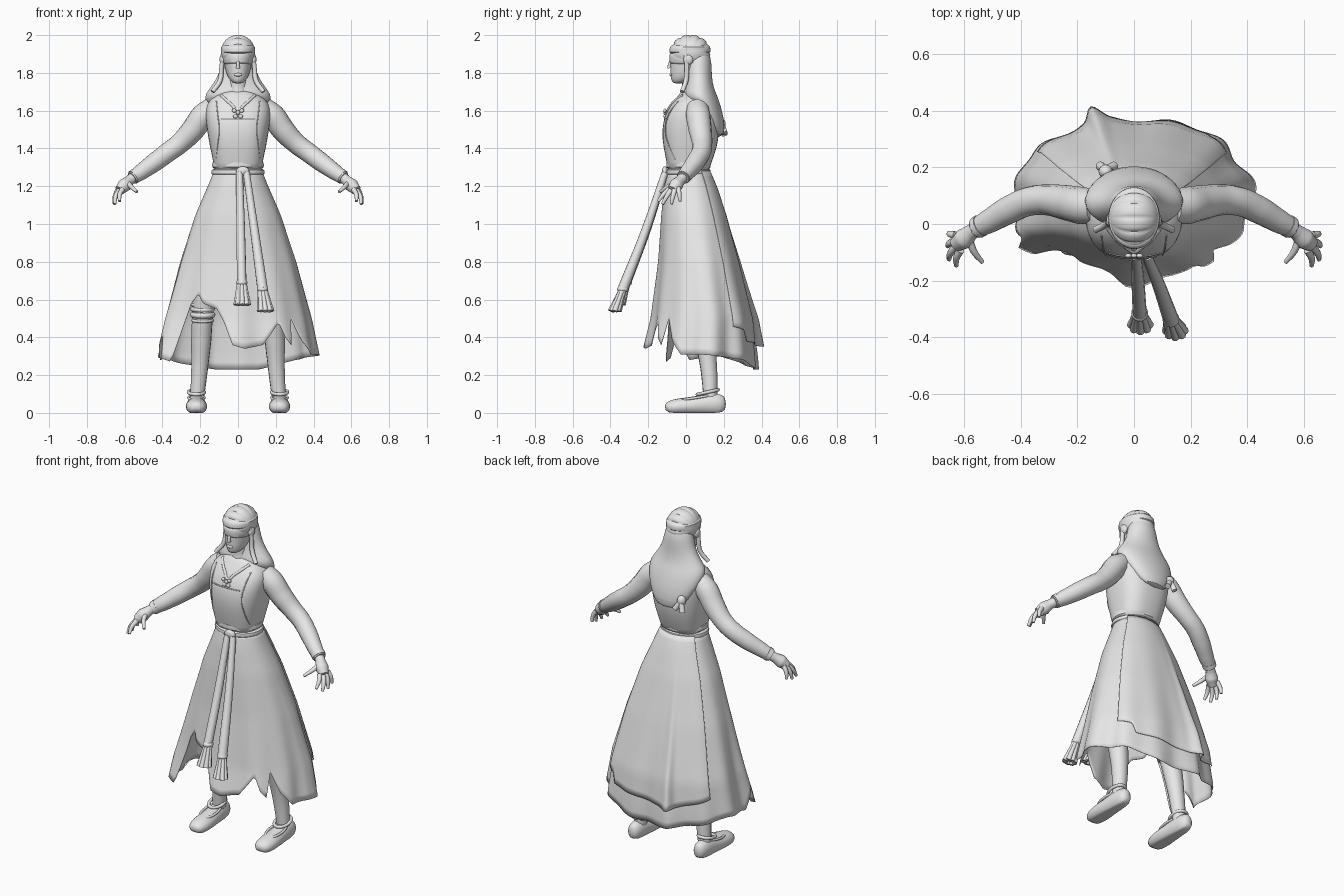
import bpy, bmesh, math
from mathutils import Vector

if "Cube" in bpy.data.objects:
    bpy.data.objects.remove(bpy.data.objects["Cube"])

grey = bpy.data.materials.new("soft_grey")
grey.use_nodes = True
grey.diffuse_color = (0.8, 0.8, 0.8, 1)
grey.node_tree.nodes["Principled BSDF"].inputs["Base Color"].default_value = grey.diffuse_color


def finish(obj, angle=60):
    bpy.ops.object.select_all(action="DESELECT")
    obj.select_set(True)
    bpy.context.view_layer.objects.active = obj
    if obj.type == "CURVE":
        bpy.ops.object.convert(target="MESH")
        obj = bpy.context.object
    obj.data.materials.clear()
    obj.data.materials.append(grey)
    bpy.ops.object.shade_smooth_by_angle(angle=math.radians(angle))
    return obj


def from_bmesh(name, bm):
    bmesh.ops.recalc_face_normals(bm, faces=bm.faces)
    mesh = bpy.data.meshes.new(name)
    bm.to_mesh(mesh)
    bm.free()
    obj = bpy.data.objects.new(name, mesh)
    bpy.context.collection.objects.link(obj)
    return finish(obj)


def tube(name, points, cyclic=False):
    """Round tube through (x, y, z, radius) points."""
    curve = bpy.data.curves.new(name, "CURVE")
    curve.dimensions = "3D"
    curve.bevel_depth = 1
    curve.bevel_resolution = 4
    curve.resolution_u = 6
    curve.use_fill_caps = True
    spline = curve.splines.new("BEZIER")
    spline.bezier_points.add(len(points) - 1)
    for bp, (x, y, z, r) in zip(spline.bezier_points, points):
        bp.co, bp.radius = (x, y, z), r
        bp.handle_left_type = bp.handle_right_type = "AUTO"
    spline.use_cyclic_u = cyclic
    obj = bpy.data.objects.new(name, curve)
    bpy.context.collection.objects.link(obj)
    return finish(obj)


def ring(name, centre, rx, ry, r, tilt=0.0):
    x, y, z = centre
    turns = [math.tau * i / 12 for i in range(12)]
    return tube(name, [(x + rx * math.cos(a), y + ry * math.sin(a),
                        z + tilt * math.sin(a), r) for a in turns], True)


def power(value, exponent):
    return math.copysign(abs(value) ** exponent, value)


def loft(name, rings, along_y=False, square=2.0, n=28):
    """Closed body through (level, x, near, far, half width) oval rings."""
    bm = bmesh.new()
    loops = []
    for level, x, near, far, rx in rings:
        loop = []
        for i in range(n):
            a = math.tau * i / n
            px = x + rx * power(math.cos(a), 2 / square)
            q = (near + far) / 2 + (far - near) / 2 * power(math.sin(a), 2 / square)
            loop.append(bm.verts.new((px, level, max(q, 0)) if along_y else (px, q, level)))
        loops.append(loop)
    for low, high in zip(loops, loops[1:]):
        for i in range(n):
            j = (i + 1) % n
            bm.faces.new((low[i], low[j], high[j], high[i]))
    bm.faces.new(loops[0])
    bm.faces.new(loops[-1])
    obj = from_bmesh(name, bm)
    obj.modifiers.new("smooth", "SUBSURF").levels = 1
    return obj


def blob(name, centre, size):
    bpy.ops.mesh.primitive_uv_sphere_add(segments=16, ring_count=10, location=centre)
    obj = bpy.context.object
    obj.name, obj.scale = name, size
    return finish(obj)


def interp(table, t):
    """Linear lookup in rows sorted by a rising first value."""
    for a, b in zip(table, table[1:]):
        if t <= b[0]:
            f = max(0, (t - a[0]) / (b[0] - a[0]))
            return [p + (q - p) * f for p, q in zip(a[1:], b[1:])]
    return list(table[-1][1:])


# Torso and neck
boxy = 2.6
torso = [(1.26, 0, -.095, .12, .128), (1.32, 0, -.1, .132, .128), (1.4, 0, -.12, .165, .148),
         (1.5, 0, -.13, .178, .165), (1.58, 0, -.112, .18, .175), (1.64, 0, -.075, .17, .17),
         (1.68, 0, -.04, .14, .12), (1.71, 0, -.025, .1, .06)]
loft("bodice", torso, square=boxy)
tube("neck", [(0, .03, 1.66, .06), (0, .03, 1.72, .05), (0, .03, 1.8, .05)])


def chest(x, z, r=.003):
    _, near, far, rx = interp(torso, z)
    drop = max(0, 1 - abs(x / rx) ** boxy) ** (1 / boxy)
    return (x, (near + far) / 2 - (far - near) / 2 * drop + .003, z, r)


for s in (1, -1):
    tube("bodice_seam", [chest(s * (.1 + .1 * abs(z - 1.5)), z) for z in (1.34, 1.42, 1.5, 1.58, 1.65)])
tube("bib_edge", [chest(x / 100, 1.555) for x in (-9, -5, 0, 5, 9)])
tube("neck_cord", [chest(x / 100, 1.6 + abs(x) * .009, .008) for x in (-9, -6, -3, 0, 3, 6, 9)])
for dx, dz in ((0, 0), (-.02, .01), (.02, .01), (-.014, -.02), (.014, -.02)):
    blob("pendant", (dx, -.112, 1.59 + dz), (.012, .008, .011))

# Skirt: oval profile with growing folds and a ragged hem
profile = [(.2, .42, -.24, .375), (.3, .415, -.225, .37), (.5, .38, -.18, .35), (.8, .305, -.145, .275),
           (1.05, .225, -.13, .205), (1.2, .16, -.115, .155), (1.28, .128, -.098, .12)]
hem = [(0, .31), (45, .28), (75, .23), (105, .23), (135, .26), (165, .3), (180, .29), (190, .28), (198, .36),
       (205, .42), (208, .29), (215, .27), (219, .41), (226, .58), (233, .63), (239, .58), (252, .55),
       (259, .48), (266, .36), (275, .34), (290, .36), (303, .48), (308, .4), (314, .36), (318, .5),
       (328, .38), (340, .31), (360, .31)]
over_hem = [(30, .46), (48, .44), (52, .38), (75, .37), (108, .35), (130, .38), (150, .42)]


def skirt(name, start, end, edge, gap, ridge, cols, rows=28):
    bm = bmesh.new()
    grid = []
    for i in range(cols + 1):
        deg = start + (end - start) * i / cols
        a = math.radians(deg)
        low = interp(edge, deg)[0]
        depth = power(math.sin(a), .78 if deg < 180 else 1)
        line = []
        for k in range(rows + 1):
            z = 1.28 + (low - 1.28) * k / rows
            rx, near, far = interp(profile, z)
            flare = ((1.28 - z) / 1.0) ** 1.6
            fold = 1 + flare * (.03 * math.sin(11 * a) + .025 * math.sin(7 * a + 1))
            fold += flare * ridge * math.exp(-((deg - 108) / 4) ** 2)
            fold += flare * .09 * math.exp(-((deg - 200) / 14) ** 2)
            line.append(bm.verts.new((math.cos(a) * (rx * fold + gap), (near + far) / 2 +
                                      depth * ((far - near) / 2 * fold + gap), z)))
        grid.append(line)
    for left, right in zip(grid, grid[1:]):
        for k in range(rows):
            bm.faces.new((left[k], right[k], right[k + 1], left[k + 1]))
    bmesh.ops.remove_doubles(bm, verts=bm.verts, dist=.0002)
    obj = from_bmesh(name, bm)
    obj.modifiers.new("cloth", "SOLIDIFY").thickness = .003


skirt("skirt", 0, 360, hem, 0, .02, 180)
skirt("back_overskirt", 32, 148, over_hem, .009, .16, 70)

# Belt, hanging sashes and tassels
for low, high, grow in ((1.255, 1.295, .004), (1.29, 1.335, 0)):
    loft("belt", [(low, 0, -.095, .12, .125), (low + .006, 0, -.106 - grow, .132, .14 + grow),
                  (high - .006, 0, -.106 - grow, .132, .138 + grow), (high, 0, -.095, .12, .125)])
blob("belt_knot", (.025, -.112, 1.28), (.035, .016, .025))
for x0, x1, y1, z1, width in ((.008, .02, -.315, .69, .025), (.045, .13, -.335, .655, .028)):
    end = Vector((x1, y1, z1))
    top = Vector((x0, -.112, 1.27))
    mid = top.lerp(end, .5) + Vector((0, .008, 0))
    tube("sash", [(*top, .018), (*mid, .023), (*end, width)])
    way = (end - top).normalized()
    blob("tassel_knot", end, (.03, .03, .02))
    for i in range(8):
        a = math.tau * i / 8
        out = Vector((math.cos(a), .7 * math.sin(a), 0))
        root, tip = end + out * .015, end + way * .125 + out * .032
        tube("tassel_strand", [(*root, .011), (*root.lerp(tip, .5), .012), (*tip, .015)])

# Arms, cuffs and hands
arm = [(.13, .06, 1.615, .06), (.185, .065, 1.57, .066), (.24, .075, 1.497, .062), (.31, .085, 1.425, .054),
       (.37, .08, 1.38, .052), (.44, .05, 1.328, .05), (.51, .01, 1.277, .043), (.56, -.017, 1.243, .035)]
palm = [(.55, -.012, 1.25, .027), (.575, -.03, 1.23, .028), (.6, -.052, 1.206, .037), (.627, -.072, 1.178, .027)]
fingers = [((.628, -.04, 1.19), (.653, -.032, 1.12)), ((.632, -.06, 1.18), (.657, -.078, 1.105)),
           ((.628, -.08, 1.178), (.653, -.125, 1.105)), ((.612, -.092, 1.183), (.627, -.147, 1.12)),
           ((.58, -.06, 1.215), (.535, -.135, 1.17))]


def mirrored(points, s):
    return [(s * p[0], *p[1:]) for p in points]


for s, side in ((1, "left"), (-1, "right")):
    tube(side + "_sleeve", mirrored(arm, s))
    tube(side + "_cuff", mirrored([(.54, -.005, 1.258, .04), (.555, -.014, 1.247, .039)], s))
    tube(side + "_palm", mirrored(palm, s))
    for base, tip in fingers:
        b, t = Vector(base), Vector(tip)
        bend = b.lerp(t, .5) + Vector((.007, 0, .004))
        tube(side + "_finger", mirrored([(*b, .014), (*bend, .012), (*t, .008)], s))

    # Legs and shoes
    leg = [(.1, .03, 1.1, .08), (.17, .055, .7, .075), (.187, .07, .52, .056), (.195, .1, .38, .054),
           (.203, .12, .24, .045), (.217, .13, .07, .037)]
    tube(side + "_leg", mirrored(leg, s))
    x = s * .22
    loft(side + "_shoe", [(-.112, x, .02, .045, .02), (-.095, x, -.01, .064, .046), (-.04, x, -.01, .078, .06),
                          (.04, x, -.01, .085, .053), (.12, x, -.01, .108, .046), (.185, x, -.01, .1, .042),
                          (.212, x, .015, .08, .02)], True)
    ring(side + "_shoe_tie", (x, .115, .11), .042, .055, .009, .012)
    ring(side + "_shoe_opening", (x, .05, .08), .042, .08, .007, .012)

    # Side braids and coils of the wrap
    tube(side + "_braid", [(s * .078, .0, 1.9, .013), (s * .088, .005, 1.82, .012),
                           (s * .095, .0, 1.76, .013), (s * .135, -.02, 1.7, .012)])
    blob(side + "_wrap_coil", (s * .082, .012, 1.87), (.016, .026, .028))

for z, r in ((.49, .008), (.52, .015), (.55, .013), (.575, .01)):
    ring("knee_wrap", (-.187, .07, z), .052, .052, r, .006)

# Head and face
loft("head", [(1.742, 0, -.068, -.02, .022), (1.765, 0, -.08, .04, .047), (1.8, 0, -.082, .09, .063),
              (1.85, 0, -.082, .12, .074), (1.9, 0, -.085, .125, .08), (1.96, 0, -.05, .1, .06)])
tube("nose", [(0, -.082, 1.862, .007), (0, -.088, 1.838, .009), (0, -.086, 1.825, .012)])
blob("lips", (0, -.078, 1.79), (.022, .009, .009))
loft("blindfold", [(1.845, 0, -.08, .12, .074), (1.848, 0, -.087, .125, .079),
                   (1.902, 0, -.09, .128, .085), (1.906, 0, -.085, .12, .08)])
loft("head_band", [(1.9, 0, -.08, .12, .08), (1.905, 0, -.092, .132, .092),
                   (1.942, 0, -.086, .13, .092), (1.948, 0, -.075, .12, .08)])

# Head wrap with deep ribs running from side to side
bm = bmesh.new()
bmesh.ops.create_uvsphere(bm, u_segments=96, v_segments=32, radius=1)
for v in bm.verts:
    side, back, up = v.co.z, v.co.x, v.co.y
    rib = 1 - .07 * (1 - abs(math.sin(6 * math.atan2(up, back)))) ** 2 * (1 - side * side)
    v.co = Vector((side * .091, back * .107 * rib + .023, up * .094 * rib + 1.908))
bmesh.ops.delete(bm, geom=[v for v in bm.verts if v.co.z < 1.87], context="VERTS")
from_bmesh("head_wrap", bm)

# Long hair veil over the shoulders and back
loft("hair_veil", [(1.46, 0, .15, .2, .07), (1.52, 0, .1, .207, .115), (1.6, 0, .05, .192, .16),
                   (1.67, 0, -.02, .17, .18), (1.7, 0, -.015, .155, .165), (1.75, 0, .0, .14, .125),
                   (1.81, 0, .0, .136, .095), (1.88, 0, -.005, .135, .085), (1.95, 0, .03, .1, .05)])
blob("shawl_knot", (-.1, .185, 1.53), (.025, .025, .03))
for dx, dz in ((-.02, -.06), (.03, -.05)):
    tube("shawl_tail", [(-.1, .19, 1.53, .014), (-.1 + dx, .205, 1.53 + dz, .016)])
